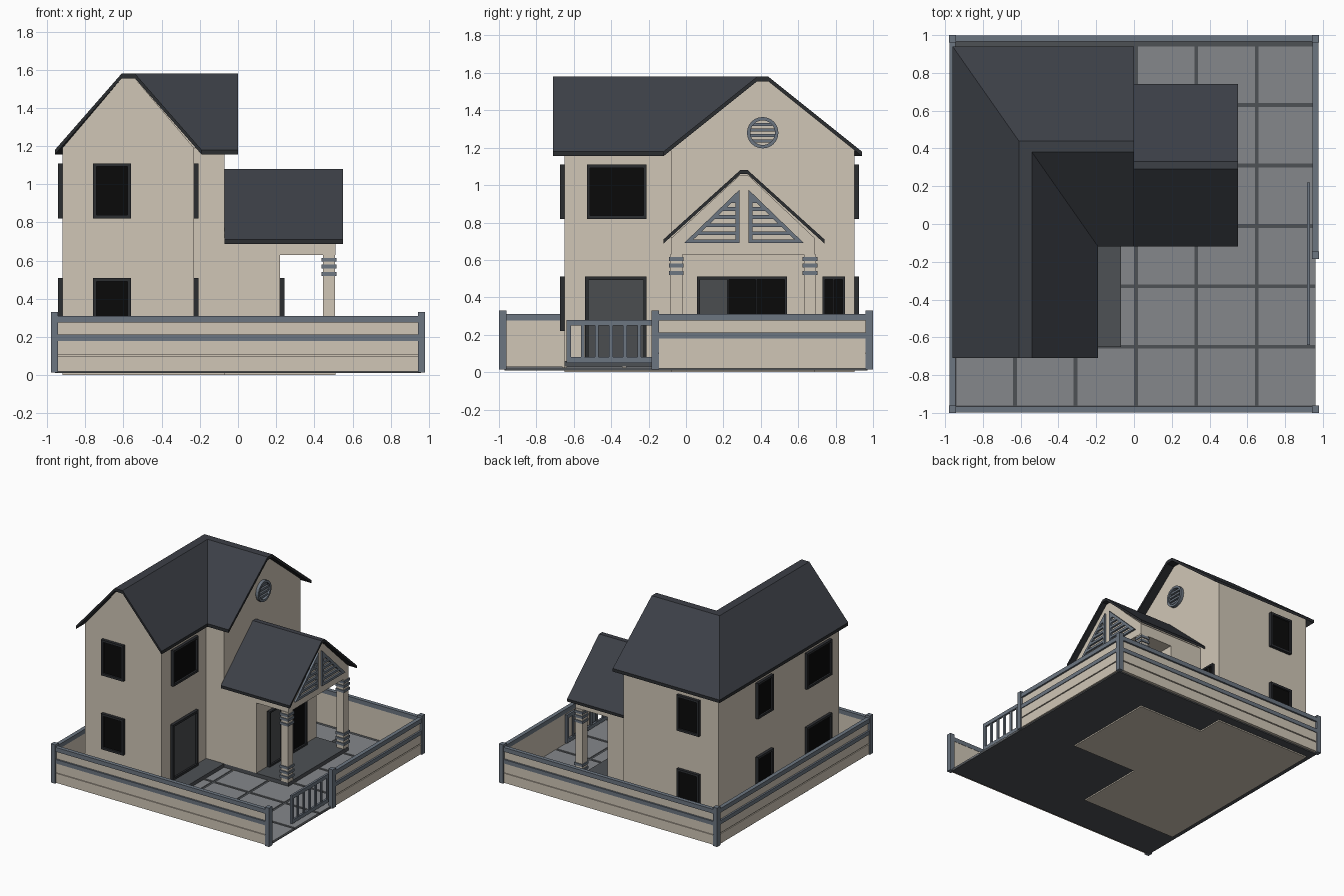
import bpy, bmesh, math

if "Cube" in bpy.data.objects:
    bpy.data.objects.remove(bpy.data.objects["Cube"])

def mat(name, r, g, b):
    m = bpy.data.materials.new(name)
    m.diffuse_color = (r, g, b, 1)
    m.use_nodes = True
    m.node_tree.nodes["Principled BSDF"].inputs["Base Color"].default_value = m.diffuse_color
    return m

WALL = mat("wall", 0.63, 0.565, 0.47)
ROOF = mat("roof", 0.045, 0.05, 0.062)
DARK = mat("dark_trim", 0.024, 0.026, 0.03)
GLASS = mat("glass", 0.003, 0.003, 0.003)
GREY = mat("grey_trim", 0.15, 0.18, 0.22)
TILE = mat("tile", 0.235, 0.245, 0.26)
SLAB = mat("slab", 0.075, 0.082, 0.09)
DOOR = mat("door", 0.07, 0.075, 0.08)

def finish(name, bm, *mats):
    bmesh.ops.recalc_face_normals(bm, faces=bm.faces)
    if len(mats) > 1:                      # first material on upward faces, second on edges
        for f in bm.faces:
            f.normal_update()
            f.material_index = 0 if f.normal.z > 0.3 else 1
    me = bpy.data.meshes.new(name)
    bm.to_mesh(me)
    bm.free()
    for m in mats:
        me.materials.append(m)
    ob = bpy.data.objects.new(name, me)
    bpy.context.collection.objects.link(ob)
    return ob

def loft(bm, rings, closed=False):
    """Join rings of points; cap the ends unless closed."""
    vs = [[bm.verts.new(p) for p in r] for r in rings]
    n = len(vs[0])
    pairs = list(zip(vs, vs[1:])) + ([(vs[-1], vs[0])] if closed else [])
    for a, b in pairs:
        for i in range(n):
            j = (i + 1) % n
            bm.faces.new((a[i], a[j], b[j], b[i]))
    if not closed:
        bm.faces.new(vs[0])
        bm.faces.new(vs[-1])

def boxes(name, dims, m):
    """Each entry is x0, x1, y0, y1, z0, z1."""
    bm = bmesh.new()
    for x0, x1, y0, y1, z0, z1 in dims:
        loft(bm, [[(x0, y0, z), (x1, y0, z), (x1, y1, z), (x0, y1, z)] for z in (z0, z1)])
    return finish(name, bm, m)

def prisms(name, profiles, x0, x1, *mats):
    """Extrude (y, z) profiles along x."""
    bm = bmesh.new()
    for p in profiles:
        loft(bm, [[(x, y, z) for y, z in p] for x in (x0, x1)])
    return finish(name, bm, *mats)

def l_sweep(name, pts, y0, x1, *mats):
    """Sweep a profile round the L-shaped plan with a mitred corner."""
    bm = bmesh.new()
    loft(bm, [[(x, y0, z) for x, y, z in pts], pts, [(x1, y, z) for x, y, z in pts]])
    return finish(name, bm, *mats)

# Main house walls and roof
l_sweep("house_walls", [(-.92, .90, 0), (-.92, .90, 1.19), (-.61, .44, 1.555),
                        (-.54, .38, 1.555), (-.23, -.08, 1.19), (-.23, -.08, 0)], -.65, -.07, WALL)
top = [(-.96, .94, 1.18), (-.61, .44, 1.58), (-.54, .38, 1.58), (-.19, -.12, 1.18)]
l_sweep("main_roof", top + [(x, y, z - .025) for x, y, z in reversed(top)], -.71, 0, ROOF, DARK)

# Ground, paving and foundation
boxes("ground_slab", [(-.96, .96, -.97, .97, .01, .025)], SLAB)
boxes("paving_tiles", [(x - .15, x + .15, y - .15, y + .15, .02, .03)
                       for x in [-.79 + .32 * i for i in range(6)]
                       for y in [-.81 + .32 * j for j in range(6)]], TILE)
boxes("foundation", [(-.23, -.07, -.65, -.08, 0, .03), (-.07, .51, -.08, .69, 0, .03)], WALL)
boxes("porch_floor", [(-.23, -.07, -.65, -.08, .03, .06), (-.07, .51, -.08, .69, .03, .06)], SLAB)

# Porch: entry room, gable block, roof and posts
boxes("entry_room", [(-.07, .22, -.08, .69, .06, .63)], WALL)
prisms("porch_gable", [[(-.08, .63), (.69, .63), (.69, .715), (.33, 1.055), (.29, 1.055), (-.08, .715)]],
       -.07, .51, WALL)
top = [(-.12, .71), (.29, 1.08), (.33, 1.08), (.74, .71)]
prisms("porch_roof", [top + [(y, z - .022) for y, z in reversed(top)]], -.07, .55, ROOF, DARK)
posts = [(-.085, -.02), (.63, .695)]
boxes("porch_posts", [(.445, .508, a, b, .06, .63) for a, b in posts], WALL)
boxes("post_bands", [(.438, .515, a - .007, b + .007, z, z + .02)
                     for a, b in posts for z in (.09, .13, .17, .52, .56, .595)], GREY)

# Triangular louvres in the porch gable
def hyp(z):
    return -.01 + (z - .69) * .29 / .28

half = [[(hyp(z), z), (.275, z), (.275, z + .02), (hyp(z + .02), z + .02)]
        for z in [.69 + .043 * i for i in range(6)]]
half.append([(.265, .69), (.285, .69), (.285, .975), (.265, .955)])
half.append([(-.01, .69), (.02, .69), (.28, .941), (.28, .97)])
prisms("gable_louvres", half + [[(.62 - y, z) for y, z in p] for p in half], .50, .525, GREY)

# Round vent in the main gable
bm = bmesh.new()
rings = []
for i in range(24):
    c, s = math.cos(i * math.tau / 24), math.sin(i * math.tau / 24)
    rings.append([(x, .41 + r * c, 1.28 + r * s)
                  for x, r in ((-.08, .084), (-.045, .084), (-.045, .066), (-.08, .066))])
loft(bm, rings, closed=True)
finish("round_vent_ring", bm, GREY)
slats = []
for d in (-.045, -.015, .015, .045):
    w = math.sqrt(.07 ** 2 - d ** 2)
    slats.append((-.08, -.055, .41 - w, .41 + w, 1.28 + d - .008, 1.28 + d + .008))
boxes("round_vent_slats", slats, GREY)

# Windows and doors: a frame of bars with a recessed pane
def opening(name, axis, wall, out, a0, a1, z0, z1, panes=(GLASS,), t=.018):
    def part(d, b0, b1, c0, c1):
        n0, n1 = sorted((wall - out * .01, wall + out * d))
        return (n0, n1, b0, b1, c0, c1) if axis == 'x' else (b0, b1, n0, n1, c0, c1)
    bars = [part(.024, a0, a0 + t, z0, z1), part(.024, a1 - t, a1, z0, z1),
            part(.024, a0 + t, a1 - t, z0, z0 + t), part(.024, a0 + t, a1 - t, z1 - t, z1)]
    step = (a1 - a0 - 2 * t) / len(panes)
    for i, m in enumerate(panes):
        p0 = a0 + t + i * step
        boxes(f"{name}_pane_{i + 1}", [part(.01, p0, p0 + step, z0 + t, z1 - t)], m)
        if i:
            bars.append(part(.02, p0 - .005, p0 + .005, z0 + t, z1 - t))
    boxes(name + "_frame", bars, DARK)

for level, z0, z1 in (("lower", .22, .51), ("upper", .82, 1.11)):
    opening(f"{level}_front_window", 'y', -.65, -1, -.76, -.56, z0, z1)
    opening(f"{level}_back_window", 'y', .90, 1, -.76, -.56, z0, z1)
    opening(f"{level}_left_wide_window", 'x', -.92, -1, -.53, -.21, z0, z1)
    opening(f"{level}_left_narrow_window", 'x', -.92, -1, .22, .42, z0, z1)
opening("upper_right_window", 'x', -.23, 1, -.53, -.21, .82, 1.11)
opening("front_door", 'x', -.23, 1, -.54, -.21, .06, .51, (DOOR,))
opening("porch_sliding_door", 'x', .22, 1, .06, .54, .06, .51, (DOOR, GLASS, GLASS), .014)
opening("small_right_window", 'x', -.07, 1, .73, .85, .22, .51, (GLASS, GLASS), .014)

# Boundary fence: plain inside, planks and rails outside
def fence(name, axis, side, edge, a0, a1):
    def part(d0, d1, z0, z1):
        n0, n1 = sorted((side * (edge - d0), side * (edge - d1)))
        return (n0, n1, a0, a1, z0, z1) if axis == 'x' else (a0, a1, n0, n1, z0, z1)
    boxes(name + "_boards", [part(.032, .016, .02, .28), part(.016, .008, .02, .098),
                             part(.016, .008, .106, .18)], WALL)
    boxes(name + "_rails", [part(.034, .002, .275, .31), part(.016, .002, .18, .212)], GREY)

fence("front_fence", 'y', -1, 1.0, -.945, .945)
fence("back_fence", 'y', 1, 1.0, -.945, .945)
fence("left_fence", 'x', -1, .98, -.965, .965)
fence("right_fence", 'x', 1, .98, -.145, .965)
boxes("fence_posts", [(x - .019, x + .019, y - .02, y + .02, .015, .33)
                      for x, y in ((-.961, -.98), (.961, -.98), (-.961, .98), (.961, .98), (.961, -.165))], GREY)

# Sliding gate running behind the right fence
boxes("gate_frame", [(.915, .932, -.64, .22, .25, .28), (.915, .932, -.64, .22, .05, .08),
                     (.915, .932, -.64, -.615, .08, .25), (.915, .932, .195, .22, .08, .25)], GREY)
boxes("gate_bars", [(.918, .929, y - .01, y + .01, .08, .25)
                    for y in [-.6275 + .0755 * i for i in range(1, 11)]], GREY)
